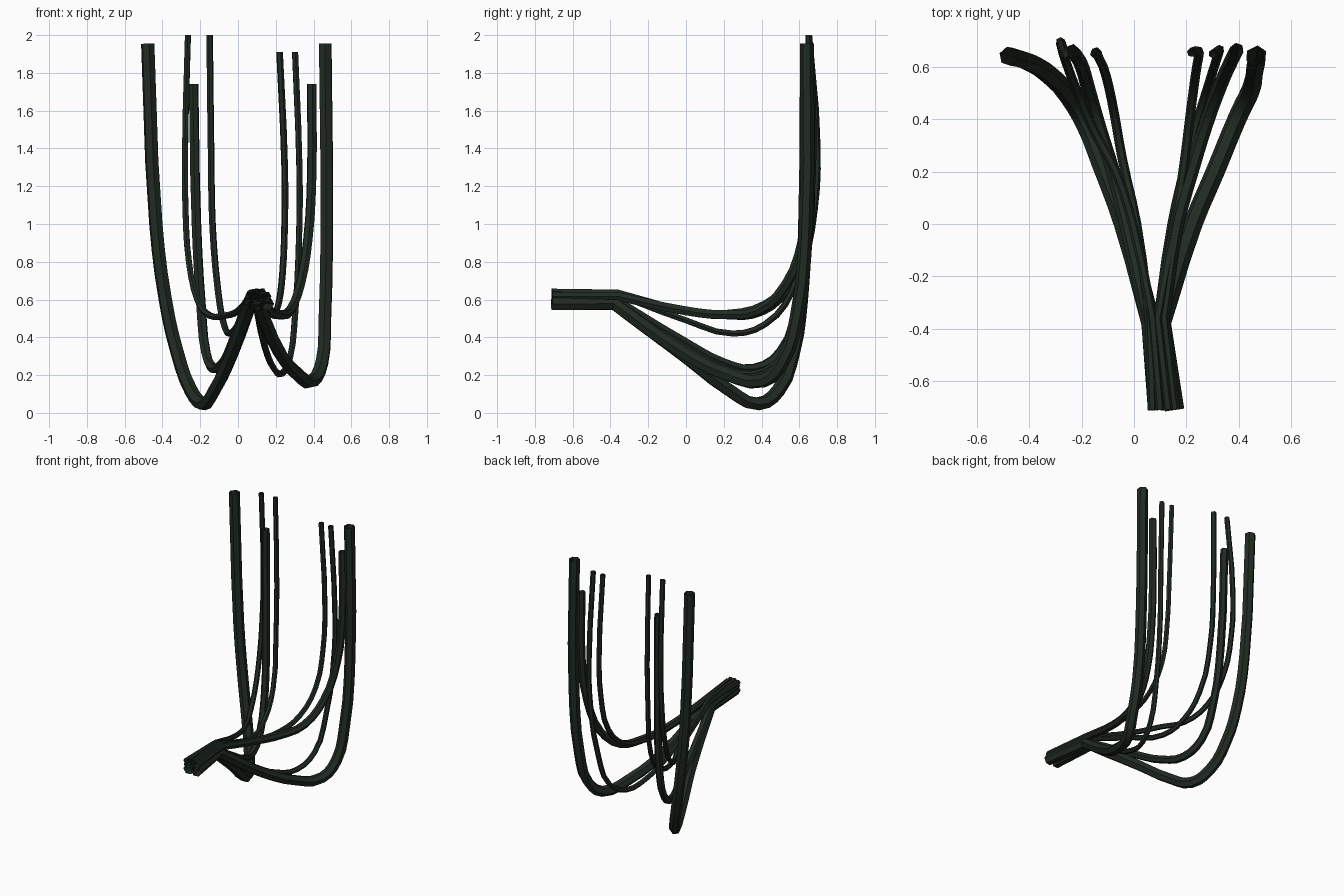
import bpy

# One dark green-black rubber for all hoses
rubber = bpy.data.materials.new("dark_green_rubber")
rubber.diffuse_color = (0.015, 0.024, 0.016, 1)


def hose(name, radius, points):
    """Six-sided open tube: straight bundled end, then a smooth path."""
    cu = bpy.data.curves.new(name, 'CURVE')
    cu.dimensions = '3D'
    cu.resolution_u = 3
    cu.bevel_depth = radius
    cu.bevel_resolution = 1
    sp = cu.splines.new('BEZIER')
    sp.bezier_points.add(len(points) - 1)
    for i, (bp, co) in enumerate(zip(sp.bezier_points, points)):
        bp.co = co
        bp.handle_left_type = bp.handle_right_type = 'VECTOR' if i < 2 else 'AUTO'
    ob = bpy.data.objects.new(name, cu)
    bpy.context.collection.objects.link(ob)
    cu.materials.append(rubber)
    bpy.ops.object.select_all(action='DESELECT')
    ob.select_set(True)
    bpy.context.view_layer.objects.active = ob
    bpy.ops.object.convert(target='MESH')
    bpy.ops.object.shade_smooth_by_angle()


THICK, MEDIUM, THIN = 0.037, 0.027, 0.018

# Left group
hose("thick_hose_left", THICK, [
    (.09, -.71, .577), (.065, -.38, .577), (-.04, 0, .295), (-.125, .23, .12),
    (-.185, .38, .048), (-.25, .49, .12), (-.325, .57, .33), (-.385, .61, .60),
    (-.435, .63, 1.0), (-.478, .64, 1.955)])
hose("medium_hose_left", MEDIUM, [
    (.083, -.71, .61), (.055, -.38, .60), (-.03, 0, .37), (-.08, .2, .265),
    (-.13, .36, .235), (-.17, .5, .32), (-.195, .59, .56),
    (-.22, .64, 1.0), (-.235, .66, 1.74)])
hose("thin_hose_left_outer", THIN, [
    (.10, -.71, .642), (.07, -.36, .637), (0, -.02, .54), (-.07, .2, .515),
    (-.15, .35, .515), (-.215, .5, .60), (-.26, .62, .80),
    (-.278, .68, 1.08), (-.28, .695, 1.4), (-.265, .65, 2.0)])
hose("thin_hose_left_inner", THIN, [
    (.07, -.71, .635), (.06, -.37, .63), (.01, 0, .49), (-.045, .25, .42),
    (-.075, .42, .47), (-.105, .56, .64), (-.135, .635, 1.0),
    (-.142, .655, 1.35), (-.15, .65, 2.0)])

# Right group
hose("thick_hose_right", THICK, [
    (.155, -.71, .577), (.105, -.38, .577), (.225, 0, .31), (.31, .2, .21),
    (.397, .41, .17), (.445, .51, .27), (.46, .585, .50),
    (.47, .635, 1.0), (.462, .64, 1.955)])
hose("medium_hose_right", MEDIUM, [
    (.15, -.71, .617), (.11, -.36, .617), (.165, 0, .54), (.22, .2, .52),
    (.275, .38, .54), (.33, .53, .68), (.37, .62, .92),
    (.39, .66, 1.25), (.39, .66, 1.74)])
hose("thin_hose_right_outer", THIN, [
    (.12, -.71, .61), (.09, -.38, .60), (.145, 0, .34), (.19, .2, .235),
    (.232, .36, .207), (.275, .5, .29), (.303, .59, .53),
    (.325, .66, 1.0), (.325, .665, 1.3), (.302, .65, 1.91)])
hose("thin_hose_right_inner", THIN, [
    (.13, -.71, .642), (.09, -.36, .637), (.155, 0, .545), (.19, .22, .53),
    (.215, .42, .58), (.235, .57, .73), (.247, .64, 1.0),
    (.247, .66, 1.3), (.22, .655, 1.91)])
